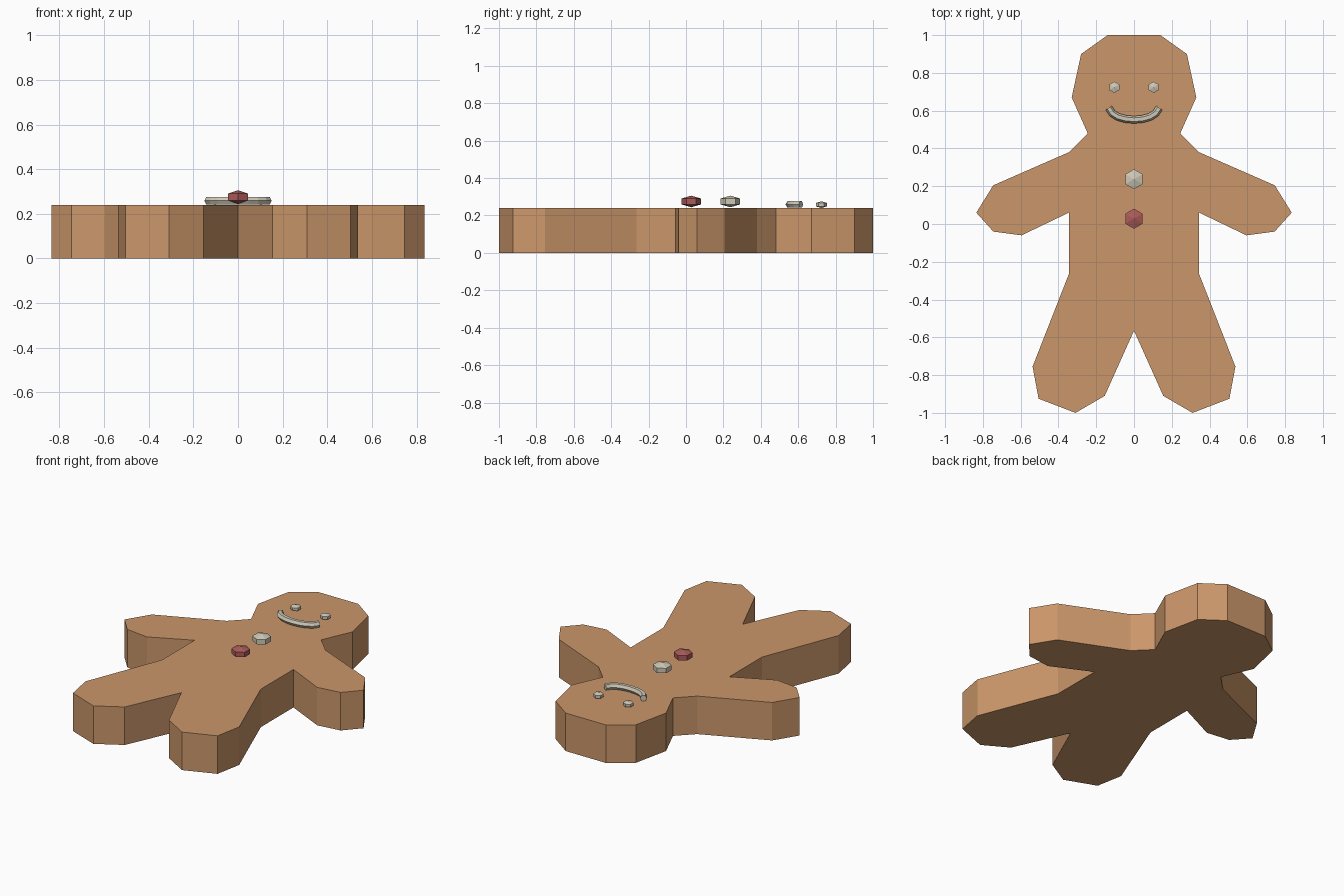
import bpy, bmesh, math
from mathutils import Vector, Matrix

if "Cube" in bpy.data.objects:
    bpy.data.objects.remove(bpy.data.objects["Cube"])


def material(name, rgb):
    m = bpy.data.materials.new(name)
    m.diffuse_color = (*rgb, 1)
    m.use_nodes = True
    m.node_tree.nodes["Principled BSDF"].inputs["Base Color"].default_value = m.diffuse_color
    return m


BISCUIT = material("biscuit brown", (0.60, 0.31, 0.145))
ICING = material("cream icing", (0.62, 0.58, 0.47))
CANDY = material("candy red", (0.40, 0.105, 0.10))


def finish(bm, name, mat):
    bmesh.ops.recalc_face_normals(bm, faces=bm.faces)
    me = bpy.data.meshes.new(name)
    bm.to_mesh(me)
    bm.free()
    me.materials.append(mat)
    ob = bpy.data.objects.new(name, me)
    bpy.context.collection.objects.link(ob)
    return ob


# Cookie body: mirrored half outline, extruded upwards
HALF = [(0.14, 1.0), (0.28, 0.90), (0.33, 0.67), (0.245, 0.48), (0.345, 0.38),
        (0.745, 0.205), (0.835, 0.06), (0.745, -0.04), (0.595, -0.06),
        (0.345, 0.06), (0.345, -0.265), (0.537, -0.755), (0.505, -0.925),
        (0.31, -1.0), (0.155, -0.91), (0, -0.565)]
outline = HALF + [(-x, y) for x, y in reversed(HALF[:-1])]
bm = bmesh.new()
base = bm.faces.new([bm.verts.new((x, y, 0)) for x, y in outline])
ext = bmesh.ops.extrude_face_region(bm, geom=[base], use_keep_orig=True)
top = [g for g in ext["geom"] if isinstance(g, bmesh.types.BMVert)]
bmesh.ops.translate(bm, verts=top, vec=(0, 0, 0.24))
finish(bm, "cookie_body", BISCUIT)


# Sweets: flattened six-sided drops with a point towards +y
def drop(name, x, y, z, ring_radius, half_height, mat):
    r = ring_radius / math.cos(math.pi / 6)
    bm = bmesh.new()
    bmesh.ops.create_uvsphere(bm, u_segments=6, v_segments=3, radius=1)
    corner = max(bm.verts, key=lambda v: v.co.xy.length).co
    turn = math.pi / 2 - math.atan2(corner.y, corner.x)
    bmesh.ops.transform(bm, verts=bm.verts,
                        matrix=Matrix.Translation((x, y, z))
                        @ Matrix.Diagonal((r, r, half_height, 1))
                        @ Matrix.Rotation(turn, 4, 'Z'))
    finish(bm, name, mat)


drop("upper_button", 0, 0.237, 0.275, 0.053, 0.031, ICING)
drop("lower_button", 0, 0.028, 0.275, 0.053, 0.031, CANDY)
for side, label in ((-1, "left"), (1, "right")):
    drop(label + "_eye", side * 0.104, 0.724, 0.258, 0.03, 0.018, ICING)

# Smile: six-sided tube swept along a mirrored arc
RIGHT = [(0, 0.552), (0.045, 0.556), (0.085, 0.567), (0.115, 0.586), (0.134, 0.615)]
path = [Vector((-x, y, 0.259)) for x, y in reversed(RIGHT[1:])]
path += [Vector((x, y, 0.259)) for x, y in RIGHT]
bm = bmesh.new()
rings = []
for i, p in enumerate(path):
    t = (path[min(i + 1, len(path) - 1)] - path[max(i - 1, 0)]).normalized()
    n = Vector((-t.y, t.x, 0))
    rings.append([bm.verts.new(p + 0.02 * (n * math.cos(k * math.pi / 3)
                  + Vector((0, 0, math.sin(k * math.pi / 3))))) for k in range(6)])
for a, b in zip(rings, rings[1:]):
    for k in range(6):
        j = (k + 1) % 6
        bm.faces.new((a[k], a[j], b[j], b[k]))
bm.faces.new(rings[0])
bm.faces.new(rings[-1])
finish(bm, "smile", ICING)
